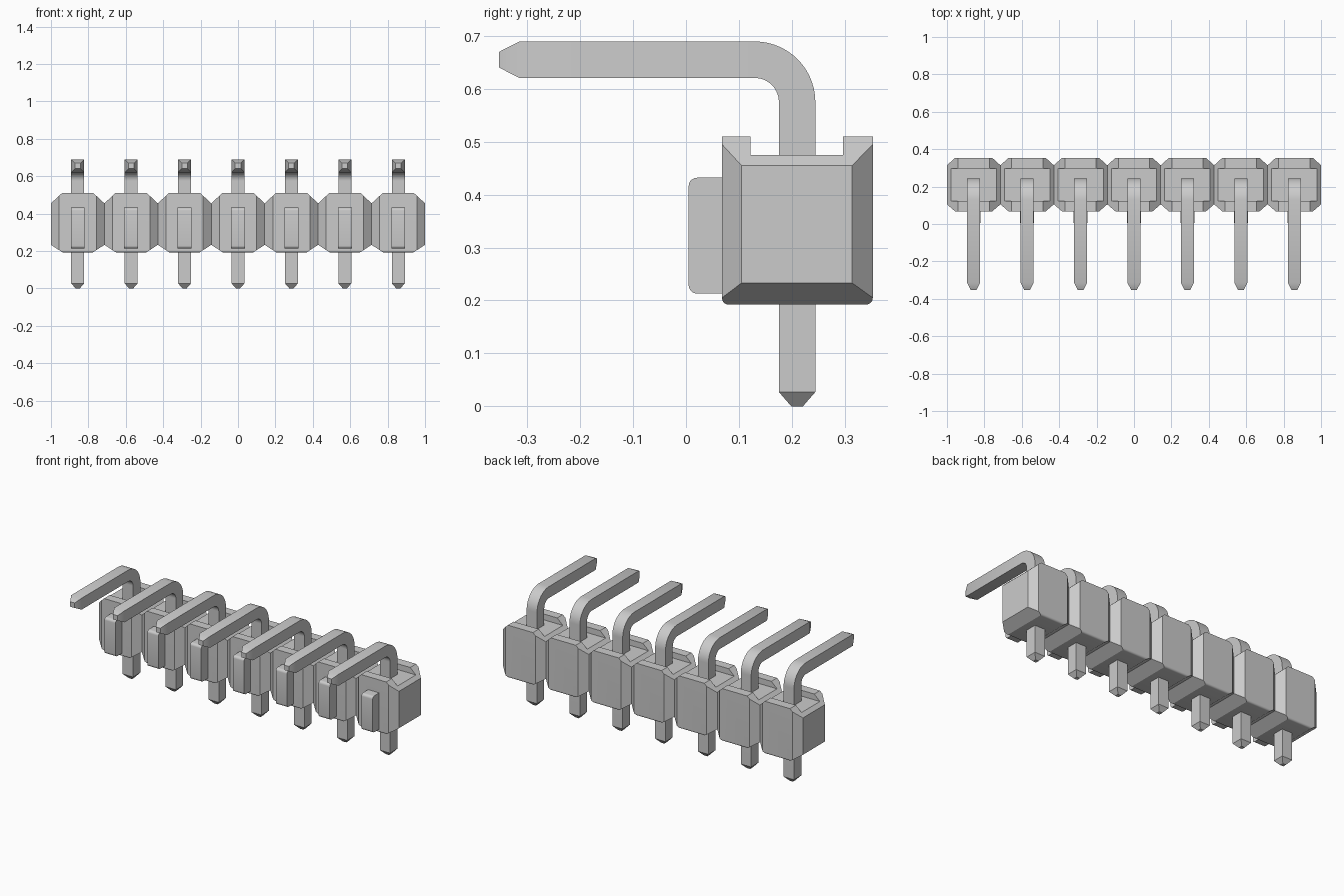
import bpy, bmesh
from math import sin, cos, pi
from mathutils import Vector

cube = bpy.data.objects.get("Cube")
if cube:
    bpy.data.objects.remove(cube, do_unlink=True)

COUNT = 7
PITCH = 2 / COUNT
HALF = PITCH / 2

grey = bpy.data.materials.new("plain grey")
grey.use_nodes = True
grey.diffuse_color = (0.6, 0.6, 0.6, 1)
grey.node_tree.nodes["Principled BSDF"].inputs["Base Color"].default_value = (0.6, 0.6, 0.6, 1)


def arc(y, z, r, start, end, steps=5):
    """Points on an arc in the YZ plane, angles in quarter turns."""
    angles = [(start + (end - start) * i / steps) * pi / 2 for i in range(steps + 1)]
    return [(y + r * cos(a), z + r * sin(a)) for a in angles]


def prism(profile, half):
    """Extrude a YZ profile along X."""
    bm = bmesh.new()
    face = bm.faces.new([bm.verts.new((-half, y, z)) for y, z in profile])
    out = bmesh.ops.extrude_face_region(bm, geom=[face])
    moved = [g for g in out["geom"] if isinstance(g, bmesh.types.BMVert)]
    bmesh.ops.translate(bm, vec=(2 * half, 0, 0), verts=moved)
    bmesh.ops.recalc_face_normals(bm, faces=bm.faces)
    return bm


def slice_off(bm, point, normal):
    """Cut away everything beyond a plane and cap the opening."""
    out = bmesh.ops.bisect_plane(bm, geom=bm.verts[:] + bm.edges[:] + bm.faces[:],
                                 plane_co=point, plane_no=normal, clear_outer=True)
    edges = [g for g in out["geom_cut"] if isinstance(g, bmesh.types.BMEdge)]
    bmesh.ops.holes_fill(bm, edges=edges, sides=0)


def repeat(name, bm):
    """Turn a bmesh into one shared mesh, placed once per position."""
    bmesh.ops.recalc_face_normals(bm, faces=bm.faces)
    mesh = bpy.data.meshes.new(name)
    bm.to_mesh(mesh)
    bm.free()
    mesh.materials.append(grey)
    for i in range(COUNT):
        obj = bpy.data.objects.new(f"{name}_{i + 1}", mesh)
        obj.location.x = (i - (COUNT - 1) / 2) * PITCH
        bpy.context.collection.objects.link(obj)
        if i == 0:
            bpy.ops.object.select_all(action="DESELECT")
            bpy.context.view_layer.objects.active = obj
            obj.select_set(True)
            bpy.ops.object.shade_smooth_by_angle(angle=0.5)


# Housing: notched block with rounded lower edges and chamfered sides
FRONT, BACK, BOTTOM, TOP, FLOOR = 0.068, 0.353, 0.192, 0.51, 0.475
R = 0.013
profile = arc(FRONT + R, BOTTOM + R, R, 2, 3) + arc(BACK - R, BOTTOM + R, R, 3, 4)
profile += [(BACK, TOP), (0.297, TOP), (0.297, FLOOR),
            (0.122, FLOOR), (0.122, TOP), (FRONT, TOP)]
housing = prism(profile, HALF)
for side in (-1, 1):
    x = side * HALF
    slice_off(housing, (x, FRONT + 0.037, 0), (side * 0.037, -0.043, 0))
    slice_off(housing, (x, BACK - 0.039, 0), (side * 0.039, 0.043, 0))
    slice_off(housing, (x, 0, 0.455), (side * 0.93, 0, 1))
    slice_off(housing, (x, 0, 0.233), (side * 0.65, 0, -1))
repeat("housing", housing)

# Front tab: slim key with rounded outer edges
r = 0.016
tab = [(0.09, 0.213)] + [(0.09, 0.432)]
tab += arc(0.005 + r, 0.432 - r, r, 1, 2) + arc(0.005 + r, 0.213 + r, r, 2, 3)
repeat("front_tab", prism(tab, 0.037))

# Pin: square wire bent forward, tapered at both ends
W = 0.0345
BEND_Y, BEND_Z, BEND_R = 0.13, 0.575, 0.08
stations = [(BEND_Y + BEND_R, 0, 0, 0.011), (BEND_Y + BEND_R, 0.027, 0, W)]
STEPS = 14
for i, (y, z) in enumerate(arc(BEND_Y, BEND_Z, BEND_R, 0, 1, STEPS)):
    stations.append((y, z, i / STEPS * pi / 2, W))
END_Z = BEND_Z + BEND_R
stations += [(-0.315, END_Z, pi / 2, W), (-0.353, END_Z, pi / 2, 0.015)]

pin = bmesh.new()
rings = []
for y, z, angle, w in stations:
    out = Vector((0, cos(angle), sin(angle))) * w
    across = Vector((w, 0, 0))
    centre = Vector((0, y, z))
    rings.append([pin.verts.new(centre + across * a + out * b)
                  for a, b in ((-1, -1), (1, -1), (1, 1), (-1, 1))])
for low, high in zip(rings, rings[1:]):
    for k in range(4):
        n = (k + 1) % 4
        pin.faces.new((low[k], low[n], high[n], high[k]))
pin.faces.new(rings[0])
pin.faces.new(rings[-1])
repeat("pin", pin)
